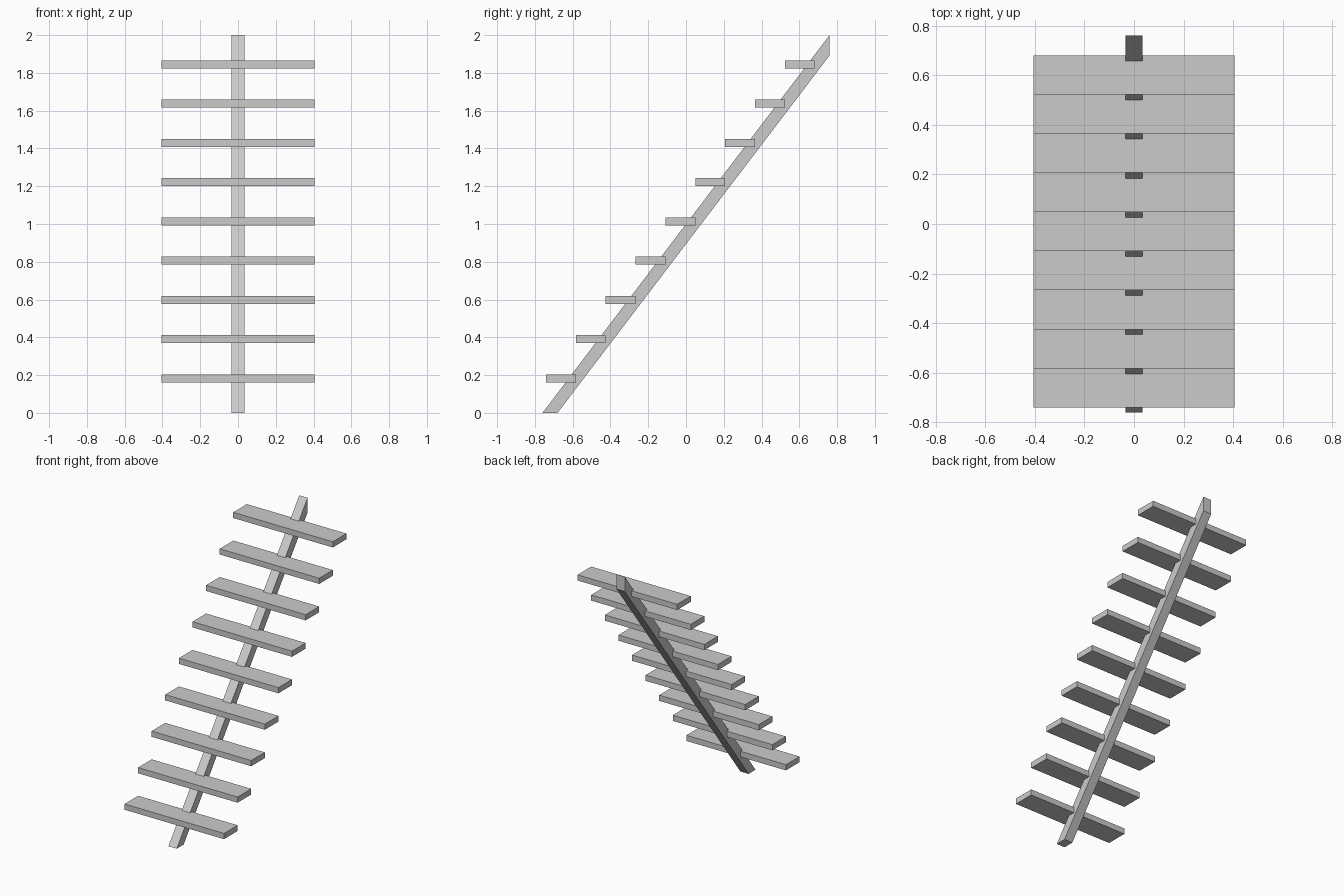
import bpy, bmesh

if "Cube" in bpy.data.objects:
    bpy.data.objects.remove(bpy.data.objects["Cube"])

STEPS = 9
RUN, RISE = 0.158, 0.2078


def prism(name, profile, half_width):
    """Extrude a (y, z) profile along x, centred on x = 0."""
    bm = bmesh.new()
    face = bm.faces.new([bm.verts.new((-half_width, y, z)) for y, z in profile])
    ext = bmesh.ops.extrude_face_region(bm, geom=[face])
    verts = [g for g in ext["geom"] if isinstance(g, bmesh.types.BMVert)]
    bmesh.ops.translate(bm, verts=verts, vec=(2 * half_width, 0, 0))
    bmesh.ops.recalc_face_normals(bm, faces=bm.faces)
    mesh = bpy.data.meshes.new(name)
    bm.to_mesh(mesh)
    bm.free()
    obj = bpy.data.objects.new(name, mesh)
    bpy.context.collection.objects.link(obj)
    return obj


# Single sloping central beam, cut level at the floor and plumb at the top
prism("central_stringer", [(-0.76, 0), (-0.68, 0), (0.76, 1.892), (0.76, 2.0)], 0.034)

# Treads
for i in range(STEPS):
    y, z = -0.741 + i * RUN, 0.162 + i * RISE
    prism(f"tread_{i + 1}",
          [(y, z), (y + RUN, z), (y + RUN, z + 0.042), (y, z + 0.042)], 0.405)
